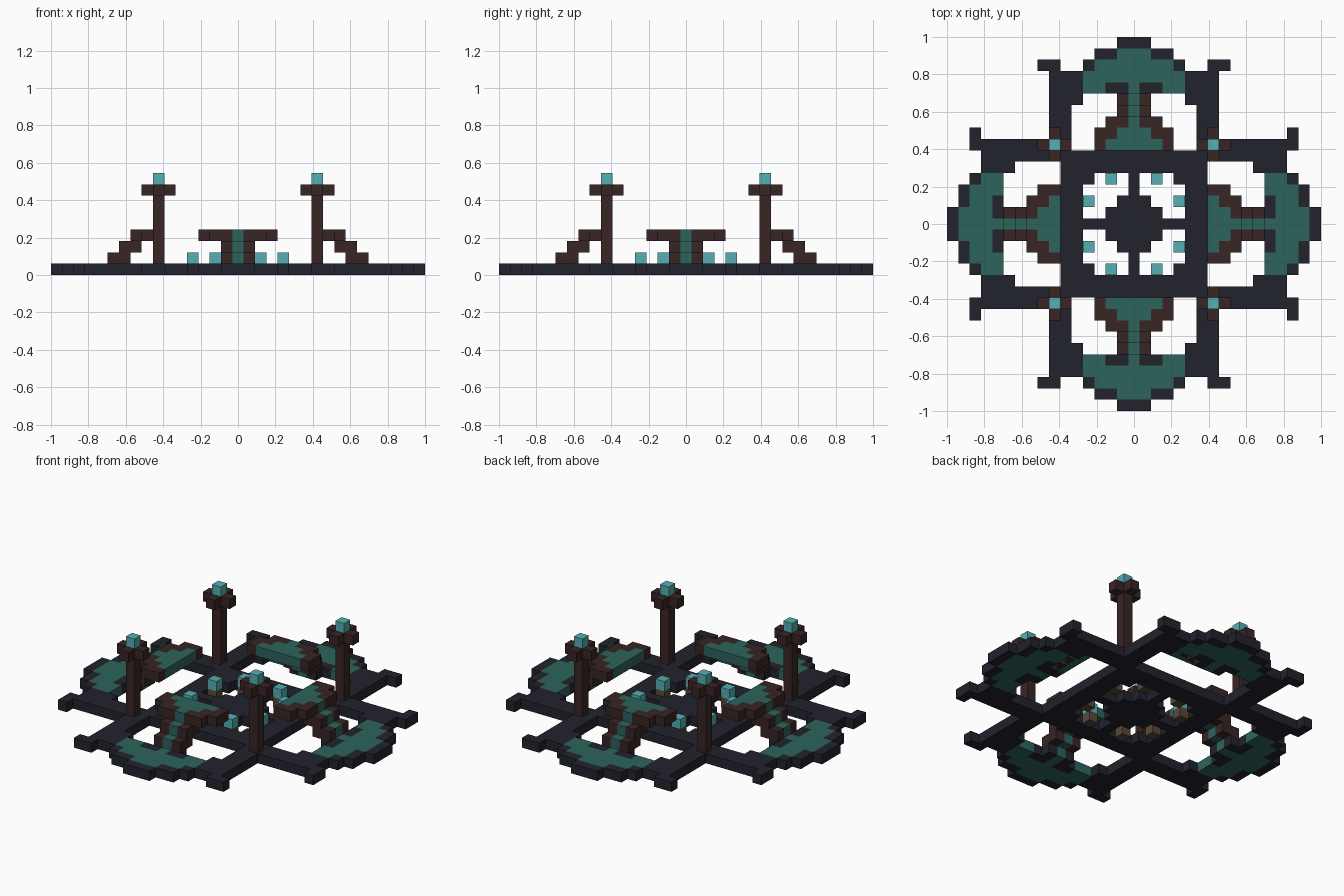
import bpy
import bmesh
from mathutils import Vector

cube = bpy.data.objects.get("Cube")
if cube:
    bpy.data.objects.remove(cube, do_unlink=True)

U = 2 / 33  # edge of one block


def material(name, rgb):
    m = bpy.data.materials.new(name)
    m.use_nodes = True
    m.diffuse_color = (*rgb, 1)
    m.node_tree.nodes["Principled BSDF"].inputs["Base Color"].default_value = (*rgb, 1)
    return m


STONE = material("dark slate", (0.016, 0.016, 0.026))
GREEN = material("deep teal green", (0.026, 0.127, 0.108))
WOOD = material("dark brown wood", (0.04, 0.018, 0.018))
CRYSTAL = material("bright cyan", (0.091, 0.43, 0.456))
TAN = material("lamp base brown", (0.10, 0.065, 0.04))


def block(x0, x1, y0, y1, z0=0, z1=None):
    """Cells of a box, with inclusive block indices."""
    z1 = z0 if z1 is None else z1
    return {(x, y, z) for x in range(x0, x1 + 1)
            for y in range(y0, y1 + 1) for z in range(z0, z1 + 1)}


def pair(x0, x1, y0, y1, z0=0, z1=None):
    """A box and its mirror image across x = 0."""
    return block(x0, x1, y0, y1, z0, z1) | block(-x1, -x0, y0, y1, z0, z1)


def turn(cells, n):
    for _ in range(n):
        cells = {(-y, x, z) for x, y, z in cells}
    return cells


def all_round(cells):
    return set().union(*(turn(cells, n) for n in range(4)))


def build(name, cells, mat):
    """Skin a set of blocks, leaving out the faces between neighbours."""
    bm = bmesh.new()
    cache = {}

    def vert(p):
        if p not in cache:
            cache[p] = bm.verts.new(((p[0] - 0.5) * U, (p[1] - 0.5) * U, p[2] * U))
        return cache[p]

    for c in sorted(cells):
        for axis in range(3):
            for side in (0, 1):
                near = list(c)
                near[axis] += 2 * side - 1
                if tuple(near) in cells:
                    continue
                a, b = (axis + 1) % 3, (axis + 2) % 3
                quad = []
                for da, db in ((0, 0), (1, 0), (1, 1), (0, 1)):
                    p = list(c)
                    p[axis] += side
                    p[a] += da
                    p[b] += db
                    quad.append(vert(tuple(p)))
                bm.faces.new(quad if side else quad[::-1])
    mesh = bpy.data.meshes.new(name)
    bm.to_mesh(mesh)
    bm.free()
    mesh.materials.append(mat)
    ob = bpy.data.objects.new(name, mesh)
    bpy.context.collection.objects.link(ob)
    return ob


# Central plaza: clipped disc, cross paths and the square ring around them
plaza = block(-2, 2, -1, 1) | block(-1, 1, -2, 2)
plaza |= all_round(block(0, 0, 3, 4))
build("central_plaza", plaza, STONE)
ring = all_round(block(-6, 6, 5, 6) | {(4, 4, 0)})
build("inner_ring", ring, STONE)

# Outer frame: straight rails, hooked ends and stepped rims
frame = pair(7, 7, 7, 13) | pair(6, 6, 7, 13) | pair(5, 5, 11, 13)
frame |= pair(7, 8, 14, 14)
build("outer_frame", all_round(frame) - ring, STONE)
rim = block(-1, 1, 16, 16) | pair(2, 3, 15, 15) | pair(4, 4, 14, 14)
landing = pair(1, 2, 12, 12) | pair(1, 1, 11, 11)
lawn = block(-1, 1, 15, 15) | block(-3, 3, 14, 14) | block(-4, 4, 12, 13)
lawn = (lawn | block(0, 0, 11, 11)) - landing

# Stairs climbing inwards to a raised platform
wood = pair(1, 1, 10, 11, 1) | pair(1, 1, 9, 10, 2)
wood |= pair(1, 2, 9, 9, 3) | pair(2, 3, 8, 8, 3) | pair(3, 3, 7, 7, 3)
runner = block(0, 0, 10, 11, 1) | block(0, 0, 9, 10, 2) | block(0, 0, 9, 9, 3)
runner |= block(-1, 1, 8, 8, 3) | block(-2, 2, 7, 7, 3)

for n, side in enumerate(("back", "right", "front", "left")):
    build(side + "_rim", turn(rim, n), STONE)
    build(side + "_landing", turn(landing, n), STONE)
    build(side + "_lawn", turn(lawn, n), GREEN)
    build(side + "_stair_rails", turn(wood, n), WOOD)
    build(side + "_stair_runner", turn(runner, n), GREEN)

# Tall corner lamp posts with a cross-shaped head
post = block(7, 7, 7, 7, 1, 6) | block(6, 8, 7, 7, 7) | block(7, 7, 6, 8, 7)
for n, corner in enumerate(("back_left", "back_right", "front_right", "front_left")):
    build(corner + "_post", turn(post, n), WOOD)
    build(corner + "_post_crystal", turn({(7, 7, 8)}, n), CRYSTAL)

# Low crystals on brown bases around the plaza
for n in range(4):
    for x in (-2, 2):
        build("lamp_base", turn({(x, 4, 0)}, n), TAN)
        build("lamp_crystal", turn({(x, 4, 1)}, n), CRYSTAL)
